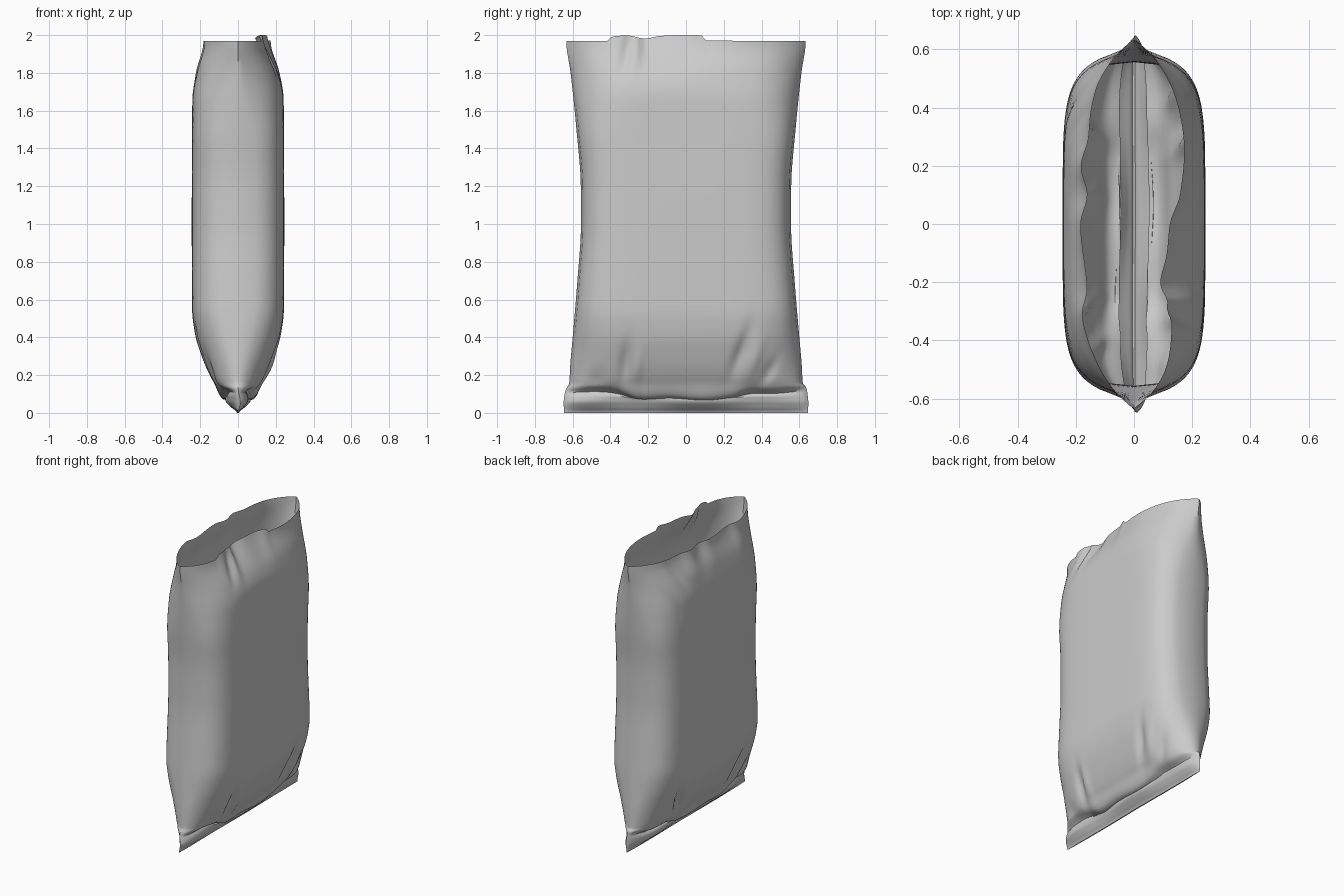
import bpy, bmesh, math

if "Cube" in bpy.data.objects:
    bpy.data.objects.remove(bpy.data.objects["Cube"])


def curve(pts, v):
    """Smooth interpolation through (key, value) points."""
    if v <= pts[0][0]:
        return pts[0][1]
    if v >= pts[-1][0]:
        return pts[-1][1]

    def slope(i):
        if i == 0 or i == len(pts) - 1:
            return 0
        d0 = (pts[i][1] - pts[i-1][1]) / (pts[i][0] - pts[i-1][0])
        d1 = (pts[i+1][1] - pts[i][1]) / (pts[i+1][0] - pts[i][0])
        return 0 if d0 * d1 <= 0 else 2 * d0 * d1 / (d0 + d1)

    for i in range(len(pts) - 1):
        (a, p), (b, q) = pts[i], pts[i+1]
        if v <= b:
            h = b - a
            t = (v - a) / h
            return (p * (1 + 2*t) * (1-t)**2 + slope(i) * h * t * (1-t)**2
                    + q * t*t * (3 - 2*t) + slope(i+1) * h * t*t * (t-1))


def bump(v, c, w):
    return math.exp(-((v - c) / w) ** 2)


# half width (y), half thickness (x) and roundness over the height
WIDTH = [(0, .645), (.05, .648), (.10, .642), (.125, .632), (.16, .618), (.25, .613), (.4, .60),
         (.7, .575), (1.0, .556), (1.2, .557), (1.5, .58), (1.8, .611), (1.97, .634)]
THICK = [(0, .004), (.03, .03), (.065, .055), (.09, .058), (.105, .048), (.12, .082), (.14, .11),
         (.2, .15), (.3, .192), (.42, .228), (.55, .243), (1, .245), (1.65, .242), (1.8, .222), (1.97, .178)]
POWER = [(0, 8), (.1, 7), (.25, 5), (.6, 6), (1.4, 6), (1.97, 4)]
EXPO = [(0, .8), (.12, .7), (.3, .6), (.6, .42), (1.4, .42), (1.97, .9)]

# torn rim: inward lean and height along y
RIM_IN = {1: [(-.6, 0), (-.4, .03), (-.28, .05), (-.22, .09), (-.1, .065), (0, .055), (.1, .02), (.3, 0)],
          -1: [(-.5, 0), (-.32, -.01), (-.22, .015), (0, -.005), (.1, .018), (.2, -.005), (.3, .015), (.5, 0)]}
RIM_UP = [(-.41, 0), (-.395, .022), (-.31, .028), (-.22, .012), (-.13, .026), (-.03, .03),
          (.08, .03), (.1, .002), (.3, 0)]

# creases: side, y, z, y slope, y width, z width, depth
CREASES = [(1, -.31, 1.9, .25, .03, .10, .022), (1, -.25, 1.93, .3, .03, .08, -.012),
           (1, -.32, .26, .1, .03, .11, .024), (1, -.26, .24, .1, .025, .09, -.012),
           (1, .29, .32, .35, .03, .12, .026), (1, .36, .27, .35, .03, .10, -.014),
           (1, .44, .22, .5, .03, .07, .018), (1, -.48, .17, .1, .05, .05, .016),
           (-1, .33, .28, .3, .035, .12, .03), (-1, -.30, .30, -.3, .03, .12, .026),
           (-1, -.42, .2, -.3, .03, .08, .02), (-1, .1, .2, .1, .04, .06, .012),
           (-1, .4, 1.65, .6, .03, .10, .010), (-1, .36, 1.85, .6, .03, .09, .012)]


def point(side, u, s):
    W, T = curve(WIDTH, s), curve(THICK, s)
    f = max(0, 1 - abs(u) ** curve(POWER, s)) ** curve(EXPO, s)
    y = u * W
    x = T * f
    for sd, cy, cz, k, wy, wz, d in CREASES:
        if sd == side:
            x -= d * f * bump(y - k * (s - cz), cy, wy) * bump(s, cz, wz)
    top = max(0, (s - 1.72) / .25) ** 1.6
    x -= curve(RIM_IN[side], y) * f * top
    # body sagging over the seal in the middle
    sag = .5 - .5 * math.tanh((abs(y) - .3) / .06)
    z = s - (.042 * sag - .012 * abs(u) ** 4 + .006 * math.sin(17*y)) * bump(s, .118, .026)
    if side > 0:
        z += curve(RIM_UP, y) * max(0, (s - 1.85) / .12)
    # gentle waviness of the sealed strip
    wave = .012 * math.sin(9 * y + 1) * bump(s, .06, .04)
    return (side * max(x, .0015 * (1 - u*u)) + wave, y, z)


# bag body with open top and pinched bottom seal
N = 72
us = [-math.cos(math.pi * i / N) * .35 + (2 * i / N - 1) * .65 for i in range(N + 1)]
levels = [i * .0075 for i in range(27)] + [.2 + i * .025 for i in range(1, 17)]
levels += [.6 + i * .06 for i in range(1, 18)] + [1.62 + i * .025 for i in range(1, 15)]
bm = bmesh.new()
rings = []
for s in levels:
    ring = [bm.verts.new(point(1, u, s)) for u in us]
    ring += [bm.verts.new(point(-1, u, s)) for u in reversed(us[1:-1])]
    rings.append(ring)
n = len(rings[0])
for a, b in zip(rings, rings[1:]):
    for i in range(n):
        j = (i + 1) % n
        bm.faces.new((a[i], a[j], b[j], b[i]))
# close the seal edge
r = rings[0]
for i in range(N):
    q = [r[i], r[i+1], r[(n - i - 1) % n], r[(n - i) % n]]
    q = list(dict.fromkeys(q))
    if len(q) > 2:
        bm.faces.new(q[::-1])
me = bpy.data.meshes.new("open_bag")
bm.to_mesh(me)
bm.free()
bag = bpy.data.objects.new("open_bag", me)
bpy.context.collection.objects.link(bag)
bpy.context.view_layer.objects.active = bag
bag.select_set(True)
bpy.ops.object.shade_smooth_by_angle(angle=math.radians(50))
